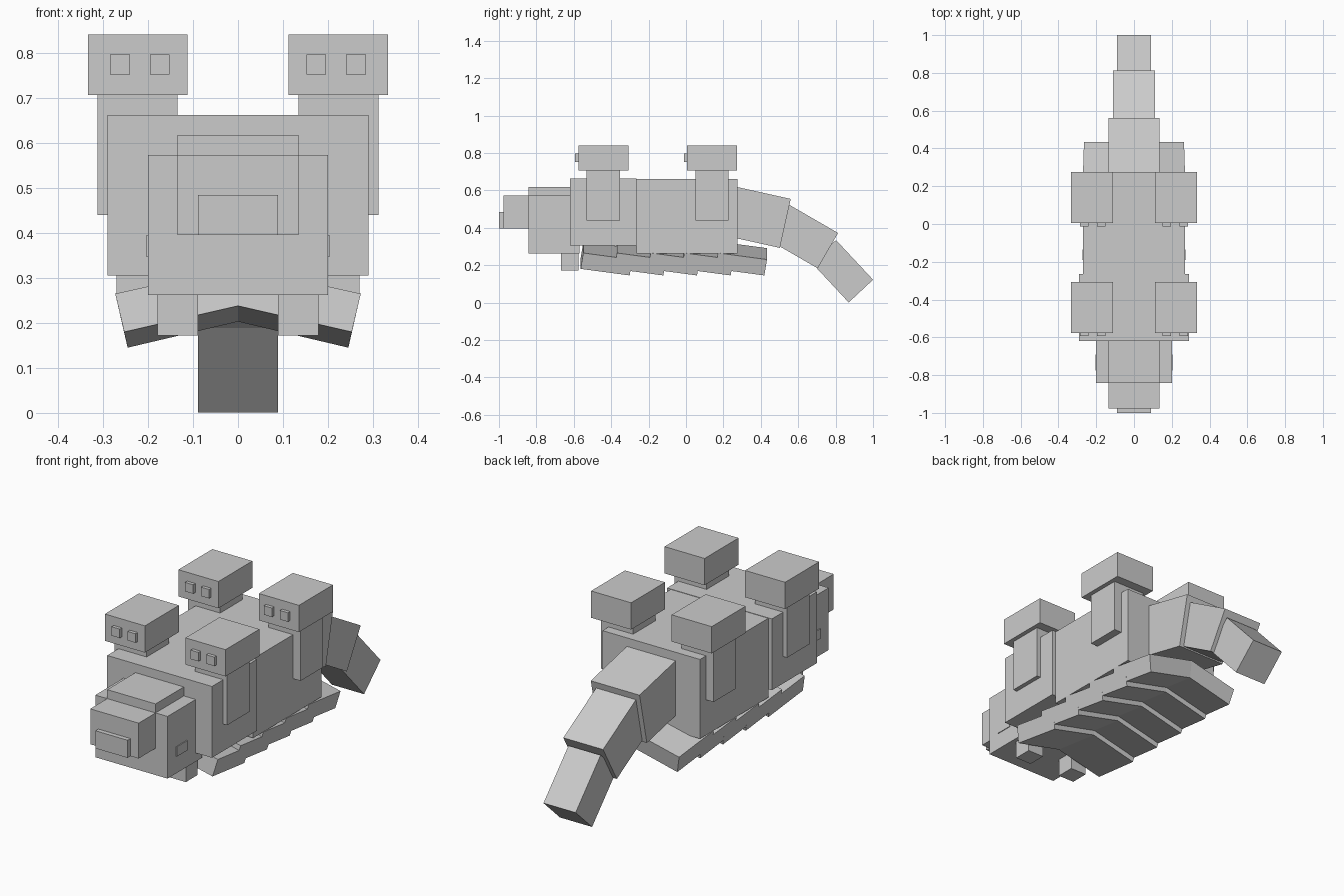
import bpy
import bmesh
from math import radians
from mathutils import Matrix, Vector

cube = bpy.data.objects.get("Cube")
if cube:
    bpy.data.objects.remove(cube, do_unlink=True)

GREY = (0.6, 0.6, 0.6, 1)
grey = bpy.data.materials.new("plain_grey")
grey.use_nodes = True
grey.diffuse_color = GREY
grey.node_tree.nodes["Principled BSDF"].inputs["Base Color"].default_value = GREY


def finish(name, bm):
    """Turn a bmesh into a flat shaded object."""
    bmesh.ops.recalc_face_normals(bm, faces=bm.faces)
    mesh = bpy.data.meshes.new(name)
    bm.to_mesh(mesh)
    bm.free()
    mesh.materials.append(grey)
    obj = bpy.data.objects.new(name, mesh)
    bpy.context.collection.objects.link(obj)
    return obj


def box(name, x, y, z):
    """Box from (min, max) ranges."""
    bm = bmesh.new()
    bmesh.ops.create_cube(bm, size=1)
    size = [r[1] - r[0] for r in (x, y, z)]
    mid = [(r[0] + r[1]) / 2 for r in (x, y, z)]
    bm.transform(Matrix.Translation(mid) @ Matrix.Diagonal((*size, 1)))
    return finish(name, bm)


def pair(name, x, y, z):
    """Box on the left side and its mirror on the right."""
    box("left_" + name, x, y, z)
    box("right_" + name, (-x[1], -x[0]), y, z)


def tail_segment(name, half_width, end_y, end_z, angle, thickness, length):
    """Drooping box placed by its rear top edge."""
    bm = bmesh.new()
    bmesh.ops.create_cube(bm, size=1)
    bm.transform(Matrix.Translation((0, end_y, end_z))
                 @ Matrix.Rotation(radians(-angle), 4, 'X')
                 @ Matrix.Translation((0, -length / 2, -thickness / 2))
                 @ Matrix.Diagonal((half_width * 2, length, thickness, 1)))
    finish(name, bm)


def belly_plate(name, shift):
    """Chevron slab that drops towards the rear."""
    bm = bmesh.new()
    profile = [(0.253, 0, 0.18), (0.273, 0.014, 0.265), (0, 0.014, 0.326),
               (-0.273, 0.014, 0.265), (-0.253, 0, 0.18), (0, 0, 0.238)]
    front = [bm.verts.new(Vector(p) + Vector((0, shift, 0))) for p in profile]
    rear = [bm.verts.new((v.co.x * 0.97, v.co.y + 0.262, v.co.z - 0.035)) for v in front]
    for ring in (front, rear):
        bm.faces.new((ring[0], ring[1], ring[2], ring[5]))
        bm.faces.new((ring[2], ring[3], ring[4], ring[5]))
    for i in range(len(front)):
        j = (i + 1) % len(front)
        bm.faces.new((front[i], front[j], rear[j], rear[i]))
    finish(name, bm)


# Body
box("front_body", (-0.29, 0.29), (-0.62, -0.265), (0.305, 0.662))
box("rear_body", (-0.27, 0.27), (-0.265, 0.275), (0.263, 0.66))

# Head
box("head", (-0.2, 0.2), (-0.843, -0.57), (0.262, 0.573))
box("brow", (-0.134, 0.134), (-0.843, -0.62), (0.573, 0.618))
box("snout", (-0.134, 0.134), (-0.977, -0.843), (0.396, 0.573))
box("nose", (-0.089, 0.089), (-1.0, -0.977), (0.396, 0.484))
pair("eye", (0.198, 0.204), (-0.775, -0.69), (0.347, 0.396))
pair("front_foot", (0.089, 0.179), (-0.668, -0.575), (0.172, 0.263))

# Four small heads on columns growing from the back
for place, y in (("front", -0.576), ("rear", 0.005)):
    pair(place + "_column", (0.134, 0.312), (y + 0.045, y + 0.222), (0.44, 0.707))
    pair(place + "_small_head", (0.112, 0.334), (y, y + 0.269), (0.707, 0.841))
    pair(place + "_inner_eye", (0.152, 0.196), (y - 0.017, y), (0.752, 0.797))
    pair(place + "_outer_eye", (0.24, 0.285), (y - 0.017, y), (0.752, 0.797))

# Overlapping plates under the belly
for i in range(5):
    belly_plate(f"belly_plate_{i + 1}", -0.563 + 0.18 * i)

# Tail
tail_segment("tail_base", 0.135, 0.56, 0.554, 12.5, 0.268, 0.32)
tail_segment("tail_middle", 0.11, 0.813, 0.372, 30, 0.218, 0.3)
tail_segment("tail_tip", 0.089, 1.0, 0.122, 47, 0.178, 0.29)
